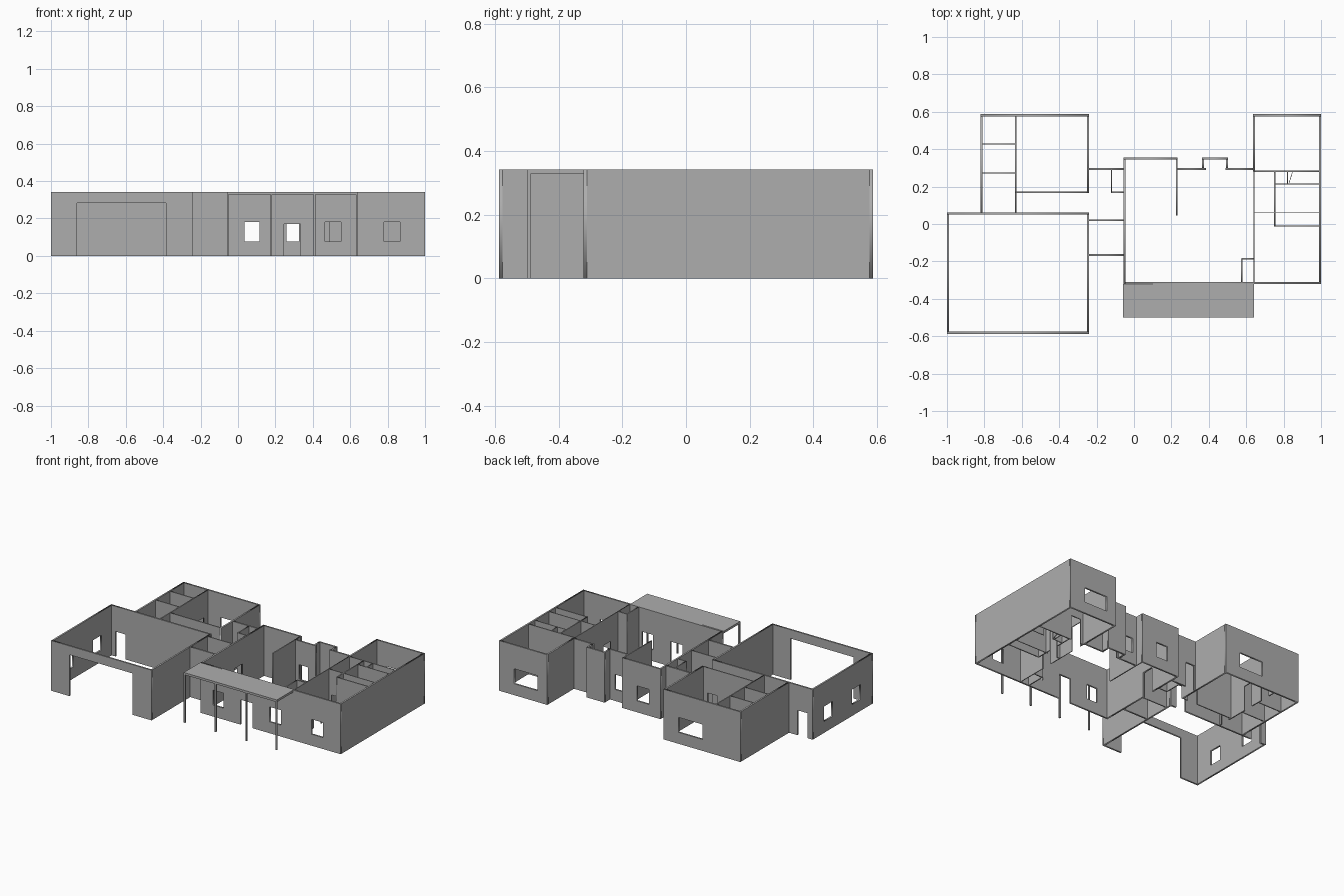
import bpy
import math

if "Cube" in bpy.data.objects:
    bpy.data.objects.remove(bpy.data.objects["Cube"])

H = 0.342          # wall height
T, THIN = 0.011, 0.007

grey = bpy.data.materials.new("plaster_grey")
grey.diffuse_color = (0.42, 0.42, 0.42, 1)
grey.use_nodes = True
grey.node_tree.nodes["Principled BSDF"].inputs["Base Color"].default_value = grey.diffuse_color


def win(a, b, lo=0.078, hi=0.18):
    return (a, b, lo, hi)


def door(a, b, hi=0.17):
    return (a, b, 0.0, hi)


def wall(name, axis, pos, a, b, openings=(), t=T):
    """Upright slab along 'x' or 'y' at pos; doors notch the outline, windows are holes."""
    outline = [(a, 0)]
    holes = []
    for p, q, lo, hi in sorted(openings):
        if lo == 0:
            outline += [(p, 0), (p, hi), (q, hi), (q, 0)]
        else:
            holes.append([(p, lo), (p, hi), (q, hi), (q, lo)])
    outline += [(b, 0), (b, H), (a, H)]
    cu = bpy.data.curves.new(name, 'CURVE')
    cu.dimensions = '2D'
    cu.fill_mode = 'BOTH'
    cu.extrude = t / 2
    for pts in [outline] + holes:
        sp = cu.splines.new('POLY')
        sp.points.add(len(pts) - 1)
        for v, (u, z) in zip(sp.points, pts):
            v.co = (u, z, 0, 1)
        sp.use_cyclic_u = True
    tmp = bpy.data.objects.new(name + "_outline", cu)
    bpy.context.collection.objects.link(tmp)
    bpy.context.view_layer.update()
    me = bpy.data.meshes.new_from_object(
        tmp.evaluated_get(bpy.context.evaluated_depsgraph_get()))
    bpy.data.objects.remove(tmp)
    ob = bpy.data.objects.new(name, me)
    bpy.context.collection.objects.link(ob)
    me.materials.clear()
    me.materials.append(grey)
    ob.rotation_euler = (math.pi / 2, 0, 0 if axis == 'x' else math.pi / 2)
    ob.location = (0, pos, 0) if axis == 'x' else (pos, 0, 0)
    return ob


def box(name, x0, x1, y0, y1, z0, z1):
    bpy.ops.mesh.primitive_cube_add(
        size=1, location=((x0 + x1) / 2, (y0 + y1) / 2, (z0 + z1) / 2))
    ob = bpy.context.object
    ob.name = name
    ob.scale = (x1 - x0, y1 - y0, z1 - z0)
    ob.data.materials.append(grey)
    return ob


# Garage
wall("garage_front_wall", 'x', -0.5815, -1, -0.241, [door(-0.86, -0.385, 0.282)])
wall("garage_back_wall", 'x', 0.057, -1, -0.241, [door(-0.96, -0.885), door(-0.36, -0.285)])
wall("garage_left_wall", 'y', -0.9945, -0.576, 0.0515, [win(-0.45, -0.36), win(-0.15, -0.06)])
wall("garage_right_wall", 'y', -0.2465, -0.576, 0.0515)

# Left bedroom block
wall("left_block_back_wall", 'x', 0.5815, -0.821, -0.241, [win(-0.535, -0.355)])
wall("left_block_outer_wall", 'y', -0.8155, 0.0625, 0.576)
wall("left_block_inner_wall", 'y', -0.2465, 0.166, 0.576)
wall("left_bedroom_front_wall", 'x', 0.17, -0.63, -0.252, [door(-0.36, -0.285)], THIN)
wall("left_bath_wall", 'y', -0.632, 0.0625, 0.576,
     [door(0.08, 0.15), door(0.3, 0.37), door(0.46, 0.53)], THIN)
wall("left_closet_partition_front", 'x', 0.273, -0.81, -0.635, t=THIN)
wall("left_closet_partition_back", 'x', 0.428, -0.81, -0.635, t=THIN)

# Link between garage and living room
wall("link_back_wall", 'x', 0.293, -0.241, -0.055, [door(-0.235, -0.165)])
wall("link_middle_wall", 'x', 0.02, -0.241, -0.055, t=THIN)
wall("link_front_wall", 'x', -0.165, -0.241, -0.055)
wall("pantry_side_wall", 'y', -0.12, 0.17, 0.2875, t=THIN)
wall("pantry_front_wall", 'x', 0.17, -0.1235, -0.055, t=THIN)

# Living room shell
wall("living_left_wall", 'y', -0.0515, -0.317, 0.3455, [door(0.03, 0.115)])
wall("living_front_wall", 'x', -0.3165, -0.057, 1.0,
     [win(0.035, 0.115), door(0.245, 0.335), win(0.465, 0.55), win(0.78, 0.865)])
wall("kitchen_back_wall", 'x', 0.351, -0.057, 0.232, [win(0.03, 0.12)])
wall("kitchen_side_wall", 'y', 0.228, 0.045, 0.3455, t=THIN)
wall("living_back_wall_left", 'x', 0.293, 0.2315, 0.385, [win(0.26, 0.327)])
wall("living_back_wall_right", 'x', 0.293, 0.488, 0.637)
for side, px in (("left", 0.37), ("right", 0.497)):
    wall("fireplace_" + side + "_wall", 'y', px, 0.2985, 0.3455)
wall("fireplace_back_wall", 'x', 0.351, 0.3645, 0.5025)
wall("entry_closet_back_wall", 'x', -0.186, 0.574, 0.64, t=THIN)
wall("entry_closet_side_wall", 'y', 0.576, -0.311, -0.1895, t=THIN)

# Right bedroom block
wall("right_block_back_wall", 'x', 0.5815, 0.636, 1.0, [win(0.71, 0.885)])
wall("right_block_outer_wall", 'y', 0.9945, -0.311, 0.576)
wall("right_block_inner_wall", 'y', 0.6415, 0.28, 0.576)
wall("right_hall_wall", 'y', 0.6425, -0.311, 0.28,
     [door(-0.1, -0.025), door(0.18, 0.255)], 0.005)
wall("right_bedroom_wall", 'x', 0.282, 0.645, 0.989, [door(0.665, 0.74)], THIN)
wall("right_hall_front_wall", 'x', 0.06, 0.645, 0.989, [door(0.665, 0.74)], 0.005)
wall("right_bath_side_wall", 'y', 0.752, -0.014, 0.2785, [door(0.1, 0.17)], THIN)
wall("right_bath_partition_back", 'x', 0.215, 0.7555, 0.989, [door(0.83, 0.9)], 0.005)
wall("right_bath_partition_front", 'x', -0.011, 0.7555, 0.989, t=THIN)
wall("linen_partition", 'y', 0.82, 0.2175, 0.2785, t=0.005)
leaf = box("linen_door_leaf", 0.8365, 0.8395, 0.217, 0.279, 0, 0.17)
leaf.rotation_euler.z = -0.3

# Porch roof and posts
box("porch_roof", -0.06, 0.642, -0.499, -0.322, 0.327, H)
for i, px in enumerate((-0.055, 0.1775, 0.41, 0.637)):
    box("porch_post_%d" % (i + 1), px - 0.005, px + 0.005, -0.499, -0.489, 0, 0.327)
